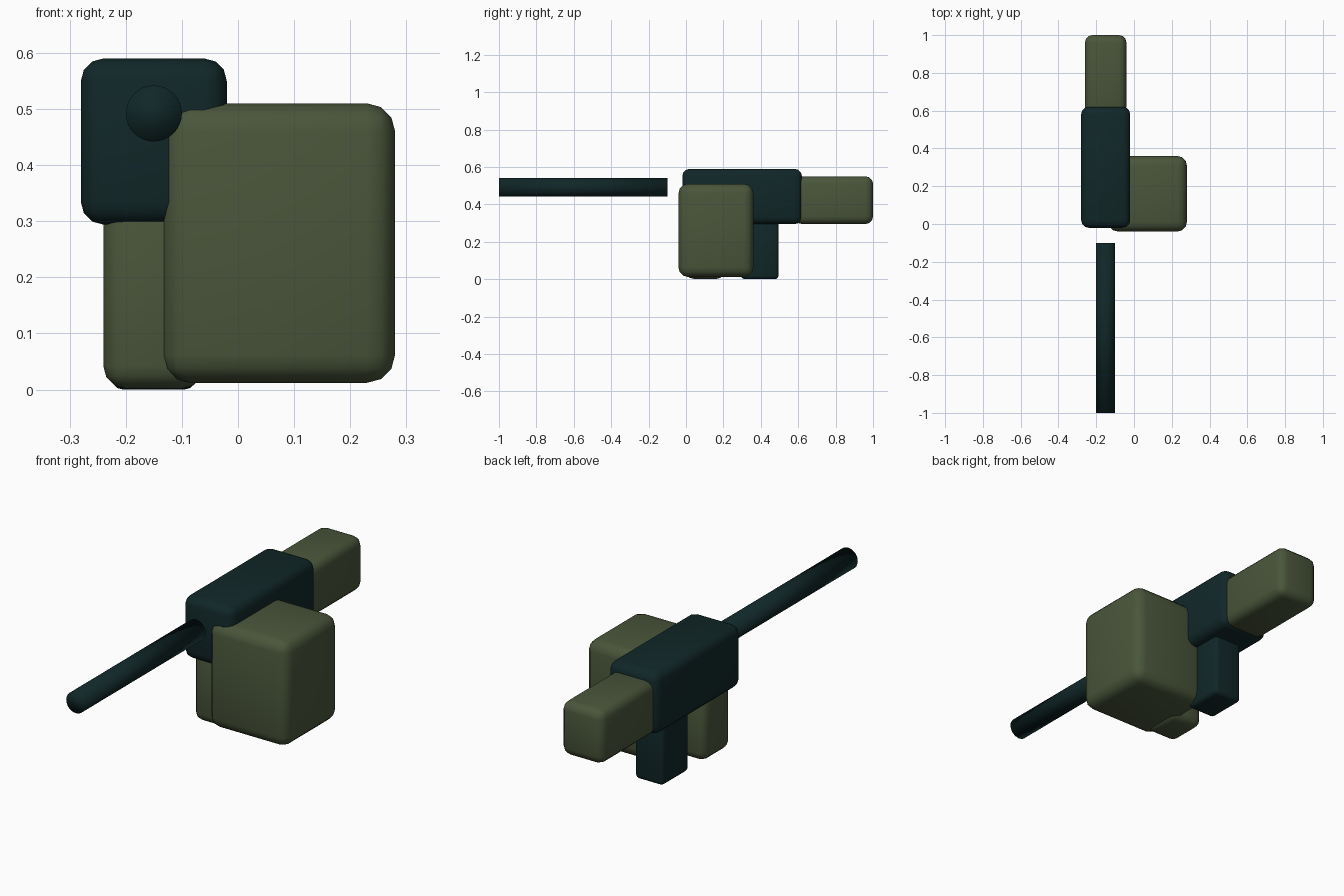
import bpy, math

if "Cube" in bpy.data.objects:
    bpy.data.objects.remove(bpy.data.objects["Cube"])


def material(name, color):
    m = bpy.data.materials.new(name)
    m.diffuse_color = (*color, 1)
    m.use_nodes = True
    m.node_tree.nodes["Principled BSDF"].inputs["Base Color"].default_value = m.diffuse_color
    return m


olive = material("olive_green", (0.068, 0.092, 0.043))
dark = material("dark_teal", (0.0055, 0.020, 0.021))


def rounded_box(name, lo, hi, bevel, mat):
    """Box between two corners with rounded edges."""
    mid = [(a + b) / 2 for a, b in zip(lo, hi)]
    bpy.ops.mesh.primitive_cube_add(size=1, location=mid)
    o = bpy.context.object
    o.name = name
    o.scale = [b - a for a, b in zip(lo, hi)]
    bpy.ops.object.transform_apply(location=False, rotation=False, scale=True)
    mod = o.modifiers.new("rounded_edges", 'BEVEL')
    mod.width = bevel
    mod.segments = 3
    o.data.materials.append(mat)
    bpy.ops.object.shade_smooth()
    return o


# Main housing and shoulder stock
rounded_box("receiver", (-0.28, -0.02, 0.294), (-0.02, 0.62, 0.59), 0.04, dark)
rounded_box("stock", (-0.26, 0.58, 0.295), (-0.04, 1.0, 0.55), 0.04, olive)

# Side box and the two lower grips
rounded_box("ammo_box", (-0.135, -0.04, 0.012), (0.28, 0.36, 0.51), 0.05, olive)
rounded_box("front_grip", (-0.24, 0.0, 0.002), (-0.06, 0.205, 0.34), 0.04, olive)
rounded_box("rear_grip", (-0.225, 0.295, 0.0), (-0.075, 0.495, 0.34), 0.02, dark)

# Barrel, floating just ahead of the receiver
bpy.ops.mesh.primitive_cylinder_add(vertices=32, radius=0.05, depth=0.9,
                                    location=(-0.15, -0.55, 0.492),
                                    rotation=(math.pi / 2, 0, 0))
barrel = bpy.context.object
barrel.name = "barrel"
barrel.data.materials.append(dark)
bpy.ops.object.shade_smooth()
